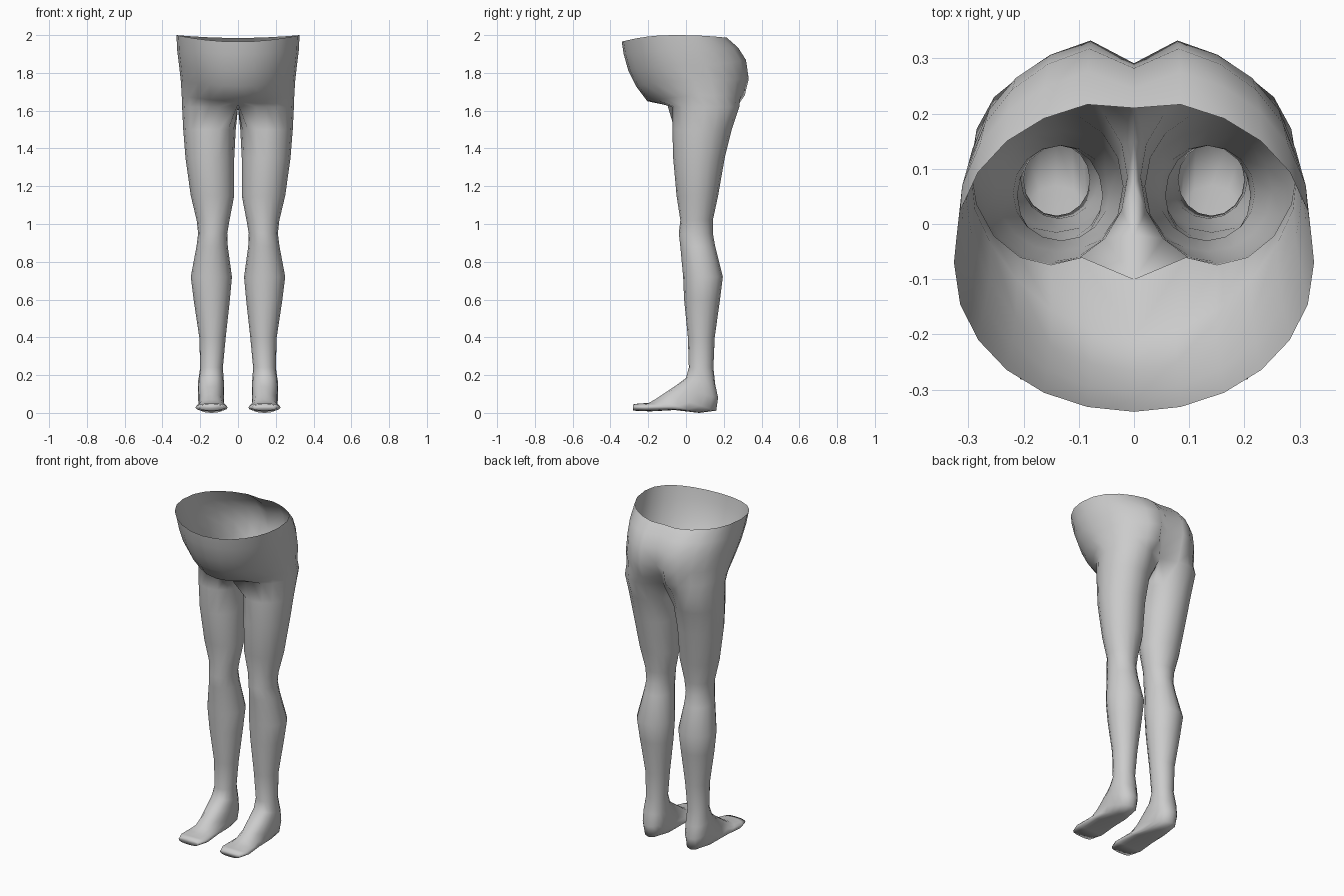
import bpy, bmesh
from math import sin, cos, radians

if "Cube" in bpy.data.objects:
    bpy.data.objects.remove(bpy.data.objects["Cube"])

N = 16        # sides of each leg ring
ARC = 12      # ring segments shared with the pelvis half-shell

# pelvis half rings: z front, z side, z back, half width, y front, y back, y widest, cleft, front power
PELVIS = [
    (1.965, 2.00, 1.985, .326, -.34, .225, -.07, .015, .95),
    (1.90, 1.92, 1.935, .322, -.33, .285, -.03, .04, .95),
    (1.81, 1.84, 1.87, .312, -.305, .327, .0, .045, 1.0),
    (1.73, 1.76, 1.77, .303, -.265, .341, .04, .05, 1.1),
    (1.65, 1.68, 1.68, .298, -.205, .318, .07, .08, 1.35),
]
# leg rings: x centre, half width, front (y, z), back (y, z)
THIGH_TOP = (.150, .146, -.074, 1.62, .282, 1.62)
LEG = [
    (.151, .139, -.072, 1.50, .242, 1.50),
    (.149, .129, -.068, 1.35, .205, 1.35),
    (.135, .115, -.050, 1.15, .170, 1.15),
    (.132, .087, -.030, 1.02, .142, 1.02),
    (.134, .077, -.038, .95, .142, .95),
    (.137, .083, -.030, .88, .155, .88),
    (.141, .109, -.015, .72, .195, .72),
    (.139, .096, -.010, .60, .180, .60),
    (.135, .070, .010, .40, .152, .40),
    (.140, .060, .015, .24, .145, .24),
]
FOOT = [
    (.143, .068, .000, .185, .155, .150),
    (.143, .070, -.060, .140, .170, .080),
    (.142, .068, -.120, .100, .160, .012),
    (.140, .070, -.165, .070, .070, .000),
    (.140, .080, -.200, .052, -.060, .015),
    (.140, .085, -.250, .050, -.190, .008),
    (.140, .066, -.280, .045, -.282, .012),
]


def spow(v, p):
    return (1 if v >= 0 else -1) * abs(v) ** p


def pelvis_ring(zf, zm, zb, w, yf, yb, yc, cleft, p):
    pts = []
    for k in range(ARC + 1):
        a = radians(-90 + 180 * k / ARC)
        s = sin(a)
        end_y, end_z, q = (yf, zf, p) if s < 0 else (yb, zb, .85)
        y = yc + (end_y - yc) * abs(s) ** q
        if k == ARC:
            y -= cleft
        x = 0 if k in (0, ARC) else w * cos(a)
        pts.append((x, y, zm + (end_z - zm) * s * s))
    return pts


def leg_ring(cx, rx, yf, zf, yb, zb, p=1.0):
    pts = []
    for k in range(N):
        a = radians(-135 + 360 * k / N)
        t = (spow(sin(a), p) + 1) / 2
        pts.append((cx + rx * spow(cos(a), p), yf + (yb - yf) * t, zf + (zb - zf) * t))
    return pts


bm = bmesh.new()


def add(pts):
    return [bm.verts.new(p) for p in pts]


def bridge(a, b, count, closed):
    for k in range(count):
        j = (k + 1) % len(a) if closed else k + 1
        bm.faces.new((a[k], b[k], b[j], a[j]))


# pelvis shell, open at the waist
rings = [add(pelvis_ring(*r)) for r in PELVIS]

# top of the thigh, pulled to the centre line to form the crotch
top = leg_ring(*THIGH_TOP)
top[0] = (0, -.10, 1.635)
top[ARC] = (0, .225, 1.63)
for k, y in zip(range(ARC + 1, N), (.15, .07, -.02)):
    top[k] = (0, y, 1.615)
thigh = add(top)
rings.append(thigh[:ARC + 1])
for a, b in zip(rings, rings[1:]):
    bridge(a, b, ARC, False)

# leg and foot
legs = [thigh] + [add(leg_ring(*r)) for r in LEG] + [add(leg_ring(*r, p=.85)) for r in FOOT]
for a, b in zip(legs, legs[1:]):
    bridge(a, b, N, True)
bm.faces.new(list(reversed(legs[-1])))

mesh = bpy.data.meshes.new("lower_body")
bm.to_mesh(mesh)
bm.free()
body = bpy.data.objects.new("lower_body", mesh)
bpy.context.collection.objects.link(body)

# other half
mirror = body.modifiers.new("Mirror", 'MIRROR')
mirror.use_clip = True
mirror.merge_threshold = .0005

bpy.context.view_layer.objects.active = body
body.select_set(True)
bpy.ops.object.shade_smooth()
